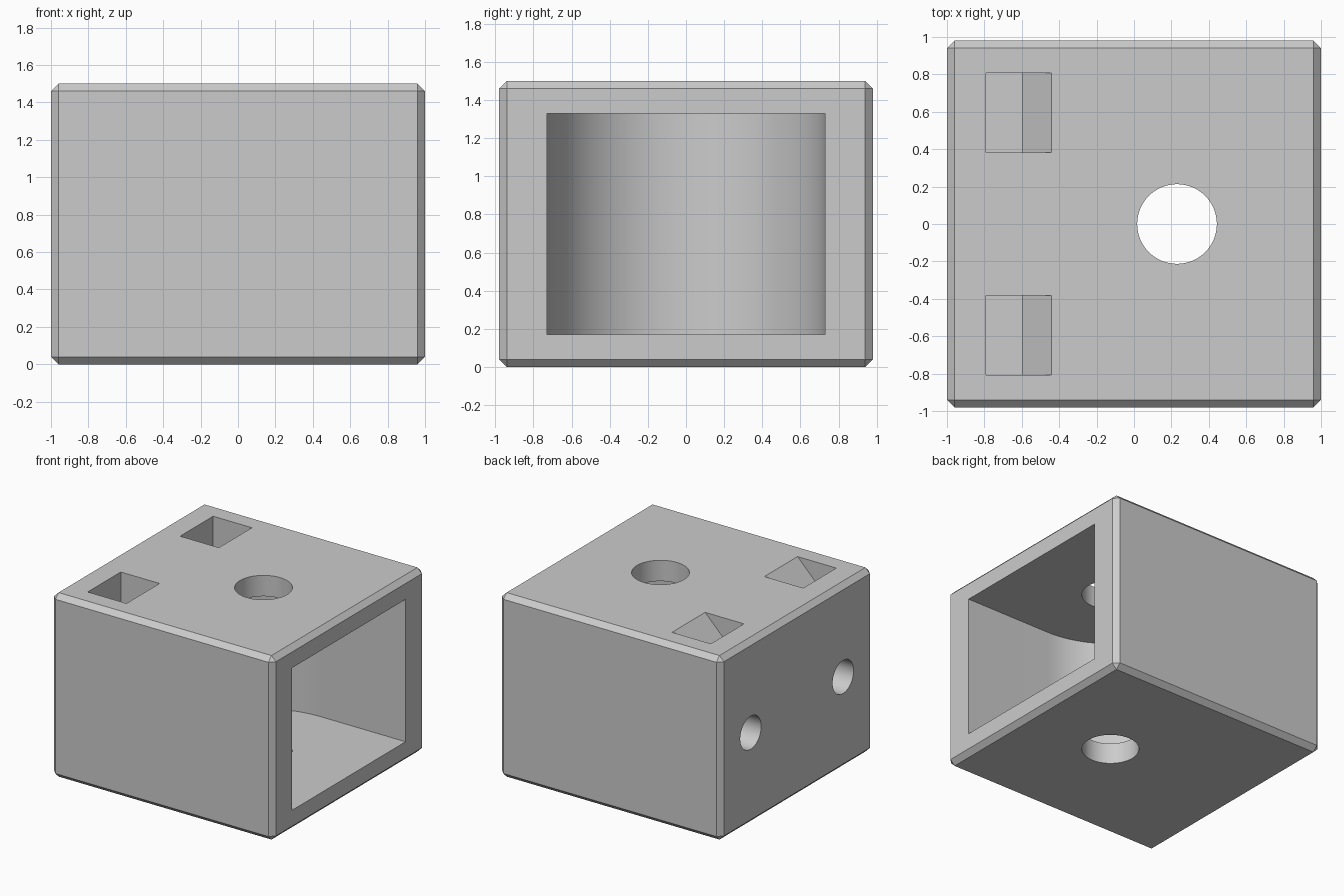
import bpy, bmesh, math
from mathutils import Matrix, Vector

if "Cube" in bpy.data.objects:
    bpy.data.objects.remove(bpy.data.objects["Cube"], do_unlink=True)

grey = bpy.data.materials.new("light grey")
grey.use_nodes = True
colour = (0.6, 0.6, 0.6, 1)
grey.diffuse_color = colour
grey.node_tree.nodes["Principled BSDF"].inputs["Base Color"].default_value = colour


def new_object(name, bm):
    bmesh.ops.recalc_face_normals(bm, faces=bm.faces)
    mesh = bpy.data.meshes.new(name)
    bm.to_mesh(mesh)
    bm.free()
    mesh.materials.append(grey)
    obj = bpy.data.objects.new(name, mesh)
    bpy.context.collection.objects.link(obj)
    return obj


def prism(name, points, start, along):
    """Extrude a closed outline from a start offset along a vector."""
    bm = bmesh.new()
    face = bm.faces.new([bm.verts.new(Vector(p) + Vector(start)) for p in points])
    geom = bmesh.ops.extrude_face_region(bm, geom=[face])["geom"]
    verts = [v for v in geom if isinstance(v, bmesh.types.BMVert)]
    bmesh.ops.translate(bm, verts=verts, vec=along)
    return new_object(name, bm)


def cylinder(name, radius, depth, matrix):
    bm = bmesh.new()
    bmesh.ops.create_cone(bm, cap_ends=True, segments=64, radius1=radius,
                          radius2=radius, depth=depth, matrix=matrix)
    return new_object(name, bm)


# Chamfered block
bm = bmesh.new()
bmesh.ops.create_cube(bm, size=1, matrix=Matrix.Translation((0, 0, 0.75))
                      @ Matrix.Diagonal((2, 1.96, 1.5, 1)))
bmesh.ops.bevel(bm, geom=bm.edges[:], offset=0.04, segments=1, affect='EDGES')
block = new_object("housing_block", bm)

# Side cavity with a half-round inner end
axis_x, radius, steps = 0.23, 0.73, 48
arc = [(axis_x - radius * math.sin(math.pi * i / steps),
        radius * math.cos(math.pi * i / steps), 0) for i in range(steps + 1)]
outline = [(1.2, radius, 0)] + arc + [(1.2, -radius, 0)]
cutters = [prism("cavity_cutter", outline, (0, 0, 0.17), (0, 0, 1.16))]

# Vertical hole through roof and floor
cutters.append(cylinder("vertical_hole_cutter", 0.213, 2,
                        Matrix.Translation((axis_x, 0, 0.75))))

# Nut slots with a sloped lead-in, and the screw holes that reach them
slot = [(-0.79, 0, 1.6), (-0.79, 0, 0.5), (-0.6, 0, 0.5),
        (-0.6, 0, 1.34), (-0.44, 0, 1.5), (-0.44, 0, 1.6)]
for side in (-1, 1):
    cutters.append(prism("nut_slot_cutter", slot,
                         (0, side * 0.595 - 0.213, 0), (0, 0.426, 0)))
    cutters.append(cylinder("screw_hole_cutter", 0.135, 0.5,
                            Matrix.Translation((-0.95, side * 0.595, 0.75))
                            @ Matrix.Rotation(math.pi / 2, 4, 'Y')))

# Cut everything out of the block
bpy.ops.object.select_all(action='DESELECT')
bpy.context.view_layer.objects.active = block
block.select_set(True)
for cutter in cutters:
    cutter.hide_render = True
    cut = block.modifiers.new("cut", 'BOOLEAN')
    cut.operation = 'DIFFERENCE'
    cut.solver = 'EXACT'
    cut.object = cutter
    bpy.ops.object.modifier_apply(modifier=cut.name)
    bpy.data.objects.remove(cutter, do_unlink=True)

bpy.ops.object.shade_smooth_by_angle(angle=math.radians(30))
